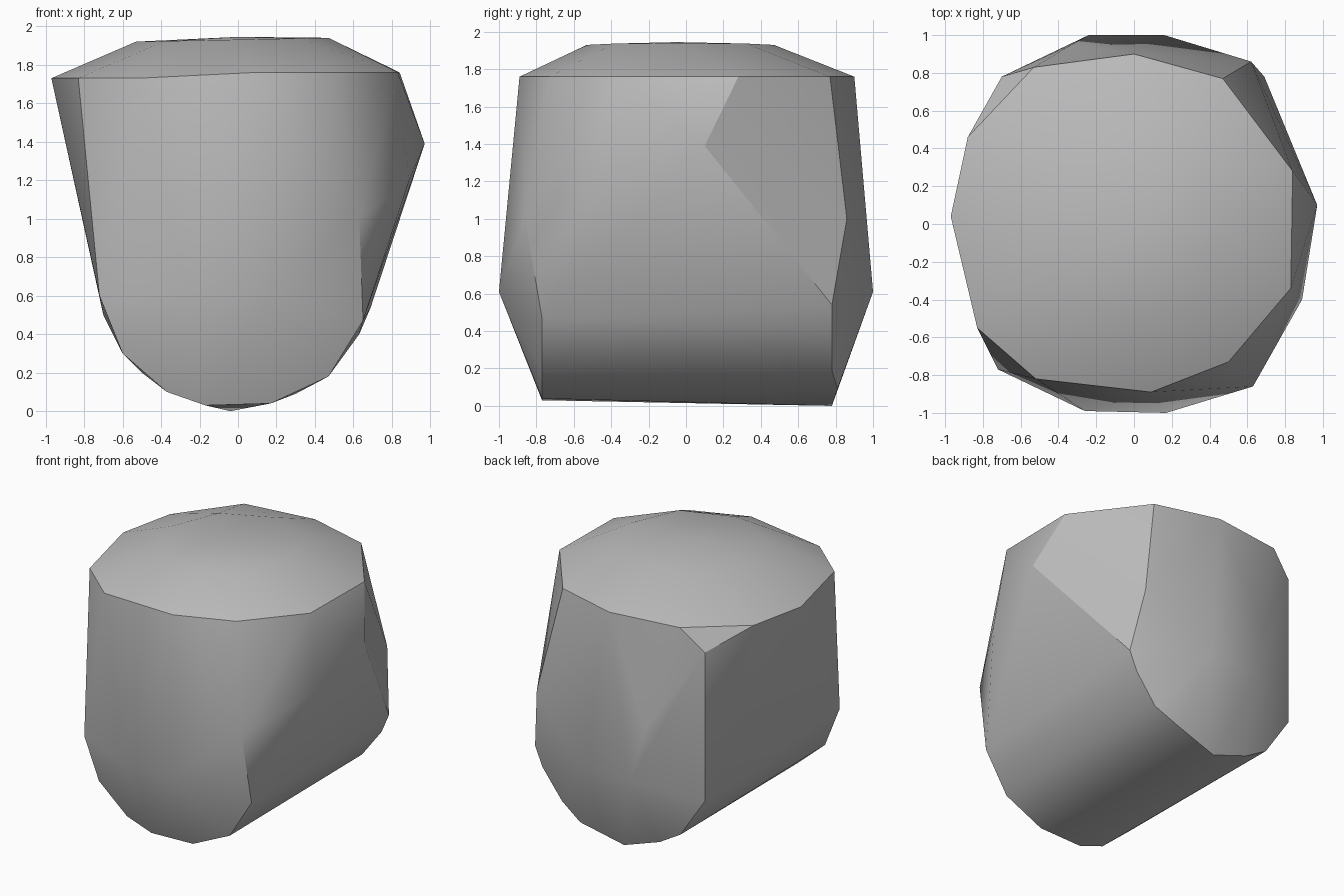
import bpy
import bmesh
from math import cos, sin, radians

cube = bpy.data.objects.get("Cube")
if cube:
    bpy.data.objects.remove(cube, do_unlink=True)


def flat_colour(name, value):
    """One plain grey material."""
    material = bpy.data.materials.new(name)
    material.use_nodes = True
    colour = (value, value, value, 1)
    material.diffuse_color = colour
    material.node_tree.nodes["Principled BSDF"].inputs["Base Color"].default_value = colour
    return material


def arch(profile, depth):
    """Lower outline of one end, given as (x, z), set at a fixed depth."""
    return [(x, depth, z) for x, z in profile]


def rim(outline, height):
    """Outline in plan, given as (x, y), set at a fixed height."""
    return [(x, y, height) for x, y in outline]


def crown(radius, height, count):
    """Low dome of points that rises gently toward the right-hand side."""
    points = []
    for step in range(count):
        angle = radians(360 / count * step)
        x, y = radius * cos(angle), radius * sin(angle)
        points.append((x - 0.03, y - 0.03, height + 0.02 * x))
    return points


def hull_object(name, points, material):
    """Wrap a convex skin around the points."""
    bm = bmesh.new()
    for point in points:
        bm.verts.new(point)
    result = bmesh.ops.convex_hull(bm, input=bm.verts)
    spare = {g for g in result["geom_interior"] + result["geom_unused"]
             if isinstance(g, bmesh.types.BMVert)}
    bmesh.ops.delete(bm, geom=list(spare), context="VERTS")
    bmesh.ops.recalc_face_normals(bm, faces=bm.faces)
    mesh = bpy.data.meshes.new(name)
    bm.to_mesh(mesh)
    bm.free()
    mesh.materials.append(material)
    obj = bpy.data.objects.new(name, mesh)
    bpy.context.collection.objects.link(obj)
    return obj


# Rounded keel: one outline at each end
front_keel = arch([(-0.72, 0.6), (-0.6, 0.3), (-0.37, 0.1), (-0.17, 0.03),
                   (0.17, 0.04), (0.47, 0.18), (0.65, 0.47)], -0.77)
back_keel = arch([(-0.7, 0.5), (-0.5, 0.2), (-0.33, 0.1), (-0.04, 0),
                  (0.47, 0.19), (0.63, 0.4), (0.69, 0.54)], 0.78)
back_keel.append((0.3, 0.81, 0.09))

# Bulges around the waist
belly = rim([(-0.26, -0.99), (0.17, -1), (-0.24, 1), (0.16, 1)], 0.61)
shoulders = rim([(0.63, -0.86), (0.62, 0.86), (-0.33, 0.95)], 1)
corners = [(0.97, 0.1, 1.39), (0.89, -0.4, 1.2), (-0.7, 0.78, 1.6)]

# Top edge, slightly lower along the left-hand side of the front
top_rim = rim([(-0.36, 0.83), (-0.53, 0.83), (0, 0.9), (0.47, 0.77), (0.84, 0.28),
               (0.83, -0.34), (0.5, -0.73), (0.09, -0.89)], 1.76)
low_rim = rim([(-0.97, 0.04), (-0.88, 0.46), (-0.83, -0.55), (-0.52, -0.82)], 1.73)

points = (front_keel + back_keel + belly + shoulders + corners
          + top_rim + low_rim + crown(0.5, 1.93, 8) + [(0, -0.05, 1.945)])
rock = hull_object("rock", points, flat_colour("stone grey", 0.5))

# Smooth shading with the hard edges kept
bpy.ops.object.select_all(action="DESELECT")
rock.select_set(True)
bpy.context.view_layer.objects.active = rock
bpy.ops.object.shade_smooth_by_angle(angle=radians(30))
